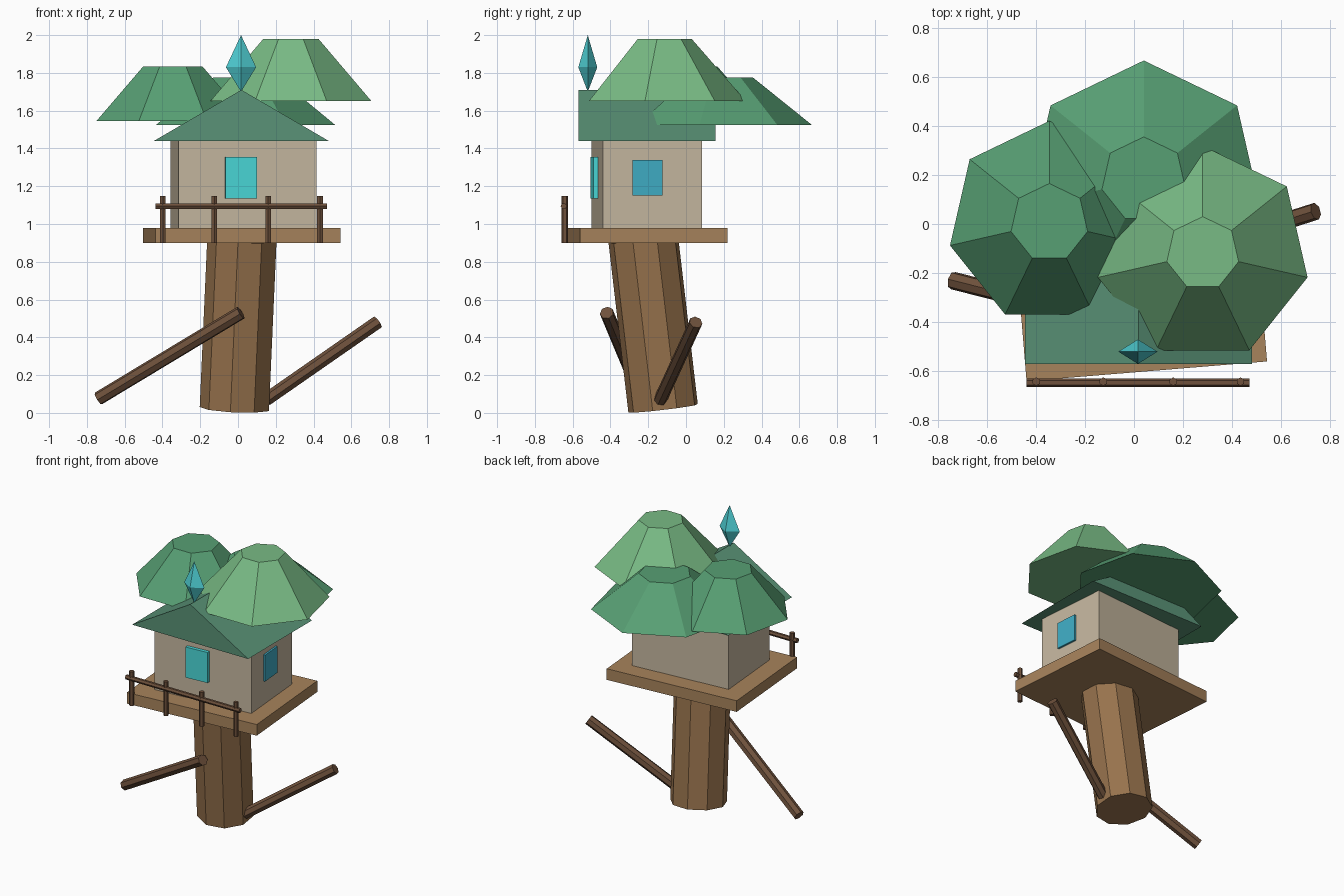
import bpy, bmesh
from math import radians
from mathutils import Matrix, Vector

if "Cube" in bpy.data.objects:
    bpy.data.objects.remove(bpy.data.objects["Cube"])


def material(name, rgb):
    m = bpy.data.materials.new(name)
    m.diffuse_color = [(c / 255) ** 2.2 for c in rgb] + [1]
    m.use_nodes = True
    m.node_tree.nodes["Principled BSDF"].inputs["Base Color"].default_value = m.diffuse_color
    return m


BARK = material("bark", (150, 114, 78))
PLANK = material("plank", (166, 130, 92))
DARK = material("dark_wood", (110, 82, 62))
WALL = material("plaster", (196, 182, 158))
ROOF = material("roof_green", (90, 145, 118))
LEAF = material("leaf", (88, 158, 115))
LEAF_LIGHT = material("light_leaf", (120, 186, 132))
GLASS = material("glass", (75, 215, 215))
GLASS_BLUE = material("blue_glass", (66, 172, 196))
CRYSTAL = material("crystal", (80, 205, 210))


def finish(name, bm, mat, matrix=Matrix()):
    bmesh.ops.remove_doubles(bm, verts=bm.verts, dist=1e-5)
    bmesh.ops.recalc_face_normals(bm, faces=bm.faces)
    mesh = bpy.data.meshes.new(name)
    bm.to_mesh(mesh)
    bm.free()
    mesh.materials.append(mat)
    ob = bpy.data.objects.new(name, mesh)
    ob.matrix_world = matrix
    bpy.context.collection.objects.link(ob)
    return ob


def box(name, center, size, mat, turn=0):
    bm = bmesh.new()
    bmesh.ops.create_cube(bm, size=1, matrix=Matrix.Diagonal((*size, 1)))
    return finish(name, bm, mat, Matrix.Translation(center) @ Matrix.Rotation(radians(turn), 4, 'Z'))


def rod(name, a, b, r1, mat, sides, r2=None, twist=0):
    a, b = Vector(a), Vector(b)
    d = b - a
    bm = bmesh.new()
    bmesh.ops.create_cone(bm, cap_ends=True, segments=sides, radius1=r1,
                          radius2=r1 if r2 is None else r2, depth=d.length)
    turn = Vector((0, 0, 1)).rotation_difference(d).to_matrix().to_4x4()
    return finish(name, bm, mat, Matrix.Translation((a + b) / 2) @ turn
                  @ Matrix.Rotation(radians(twist), 4, 'Z'))


# Leaning trunk and two bare branches
rod("trunk", (-0.015, -0.12, 0.024), (0.025, -0.225, 0.92), 0.188, BARK, 9, twist=12.4)
rod("left_branch", (0.015, -0.42, 0.53), (-0.74, -0.23, 0.075), 0.037, DARK, 7)
rod("right_branch", (0.15, -0.136, 0.07), (0.74, 0.052, 0.48), 0.036, DARK, 7)

# Platform and cabin, turned slightly together
TURN = 4.7
box("platform", (0.02, -0.21, 0.94), (0.983, 0.783, 0.08), PLANK, TURN)
box("cabin", (0.028, -0.2075, 1.21), (0.732, 0.527, 0.46), WALL, TURN)
box("front_window", (0.016, -0.48, 1.245), (0.168, 0.035, 0.22), GLASS, TURN)
box("side_window", (0.393, -0.205, 1.245), (0.03, 0.158, 0.19), GLASS_BLUE, TURN)

# Gable roof, extruded from its front triangle
bm = bmesh.new()
gable = bm.faces.new([bm.verts.new((x, -0.57, z))
                      for x, z in ((-0.445, 1.44), (0.48, 1.44), (0.018, 1.71))])
ext = bmesh.ops.extrude_face_region(bm, geom=[gable], use_keep_orig=True)
bmesh.ops.translate(bm, vec=(0, 0.725, 0),
                    verts=[v for v in ext["geom"] if isinstance(v, bmesh.types.BMVert)])
finish("roof", bm, ROOF)

# Railing
for i, x in enumerate((-0.398, -0.125, 0.16, 0.434)):
    rod(f"rail_post_{i + 1}", (x, -0.642, 0.90), (x, -0.642, 1.147), 0.017, DARK, 6)
rod("rail_bar", (-0.437, -0.647, 1.095), (0.471, -0.647, 1.095), 0.017, DARK, 6)

# Leaf clumps: seven-sided truncated cones
for name, x, y, z0, z1, r1, r2, mat in (
        ("right_leaves", 0.28, -0.12, 1.65, 1.98, 0.438, 0.15, LEAF_LIGHT),
        ("left_leaves", -0.345, 0.005, 1.545, 1.835, 0.415, 0.16, LEAF),
        ("back_leaves", 0.04, 0.18, 1.525, 1.775, 0.486, 0.175, LEAF)):
    rod(name, (x, y, z0), (x, y, z1), r1, mat, 7, r2)

# Crystal finial: four-sided double pyramid
bm = bmesh.new()
ring = [bm.verts.new(p) for p in ((0.08, 0, 0), (0, 0.05, 0), (-0.08, 0, 0), (0, -0.05, 0))]
for tip in (bm.verts.new((0, 0, 0.17)), bm.verts.new((0, 0, -0.13))):
    for i in range(4):
        bm.faces.new((ring[i], ring[(i + 1) % 4], tip))
finish("crystal", bm, CRYSTAL, Matrix.Translation((0.016, -0.52, 1.83)))
